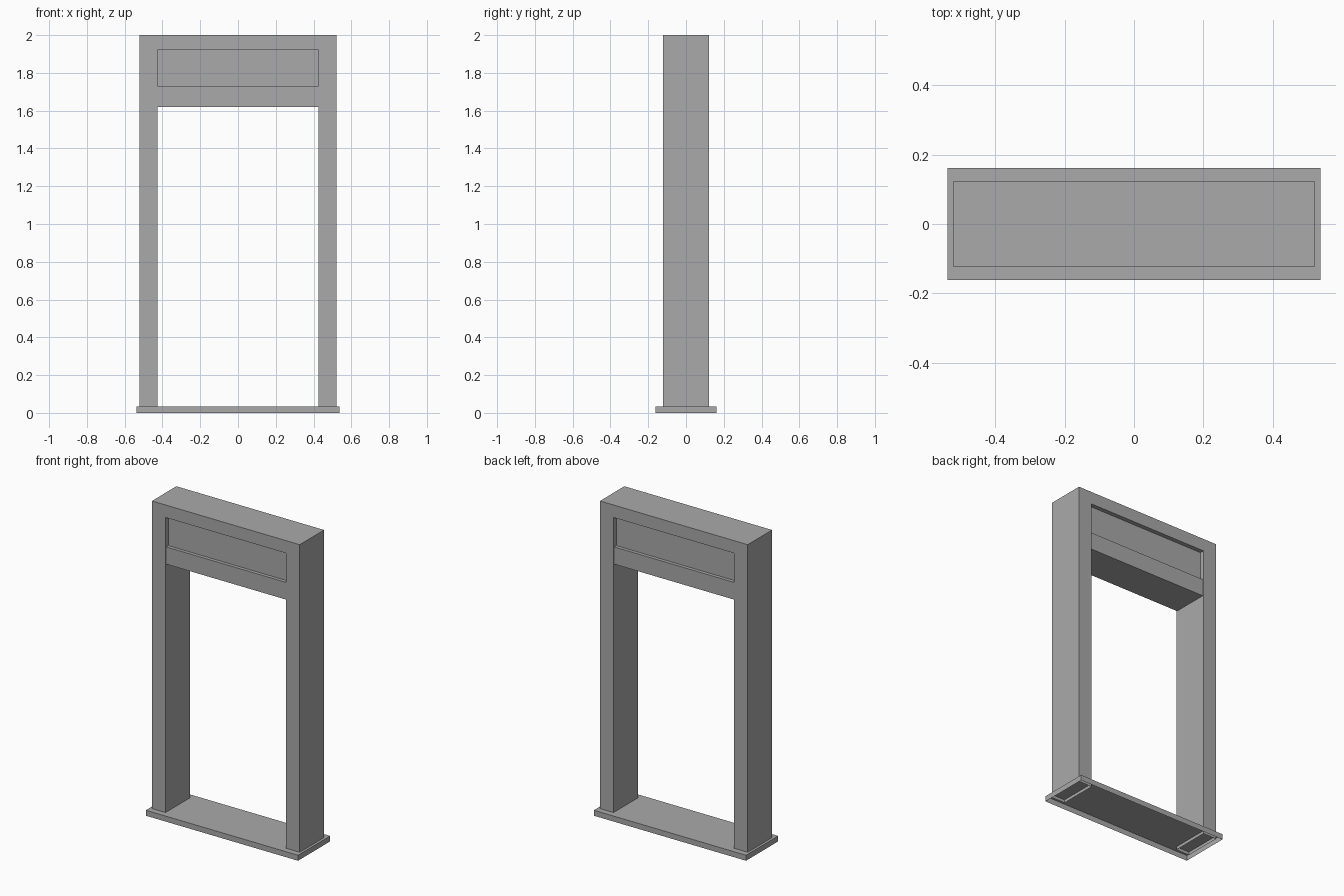
import bpy
import bmesh
from mathutils import Vector

# Remove the default object only
cube = bpy.data.objects.get("Cube")
if cube:
    bpy.data.objects.remove(cube, do_unlink=True)

GREY = (0.4, 0.4, 0.4, 1.0)
grey = bpy.data.materials.new("plain_grey")
grey.use_nodes = True
grey.diffuse_color = GREY
shader = next(n for n in grey.node_tree.nodes if n.type == 'BSDF_PRINCIPLED')
shader.inputs["Base Color"].default_value = GREY

# Main dimensions
OUTER, INNER = 0.522, 0.426        # half widths of frame and opening
FRAME_D = 0.123                    # half depth of frame
LEG_BOTTOM, TOP = 0.015, 2.0
BASE_W, BASE_D, BASE_H = 0.538, 0.162, 0.035
BAR_Z, PANEL_Z, HEAD_Z = 1.62, 1.73, 1.92


def extrude_profile(name, points, depth, open_bottom=False):
    """Extrude an x-z outline from -depth to +depth along y."""
    bm = bmesh.new()
    face = bm.faces.new([bm.verts.new((x, -depth, z)) for x, z in points])
    moved = bmesh.ops.extrude_face_region(bm, geom=[face])["geom"]
    verts = [g for g in moved if isinstance(g, bmesh.types.BMVert)]
    bmesh.ops.translate(bm, verts=verts, vec=Vector((0, 2 * depth, 0)))
    bmesh.ops.recalc_face_normals(bm, faces=bm.faces)
    if open_bottom:
        low = min(z for x, z in points)
        under = [f for f in bm.faces
                 if all(abs(v.co.z - low) < 1e-4 for v in f.verts)]
        bmesh.ops.delete(bm, geom=under, context='FACES')
    mesh = bpy.data.meshes.new(name)
    bm.to_mesh(mesh)
    bm.free()
    mesh.materials.append(grey)
    obj = bpy.data.objects.new(name, mesh)
    bpy.context.collection.objects.link(obj)
    return obj


def rect(half_width, low, high):
    return [(-half_width, low), (half_width, low),
            (half_width, high), (-half_width, high)]


# Base tray, hollow underneath
extrude_profile("base_plate", rect(BASE_W, 0, BASE_H), BASE_D, open_bottom=True)

# Doorway frame: two legs and the head in one outline
half = [(INNER, HEAD_Z), (INNER, LEG_BOTTOM), (OUTER, LEG_BOTTOM), (OUTER, TOP)]
outline = half + [(-x, z) for x, z in reversed(half)]
extrude_profile("door_frame", outline, FRAME_D, open_bottom=True)

# Recessed sign panel and the lower bar beneath it
extrude_profile("header_panel", rect(INNER, PANEL_Z, HEAD_Z), FRAME_D - 0.028)
extrude_profile("header_bar", rect(INNER, BAR_Z, PANEL_Z), FRAME_D - 0.006)
